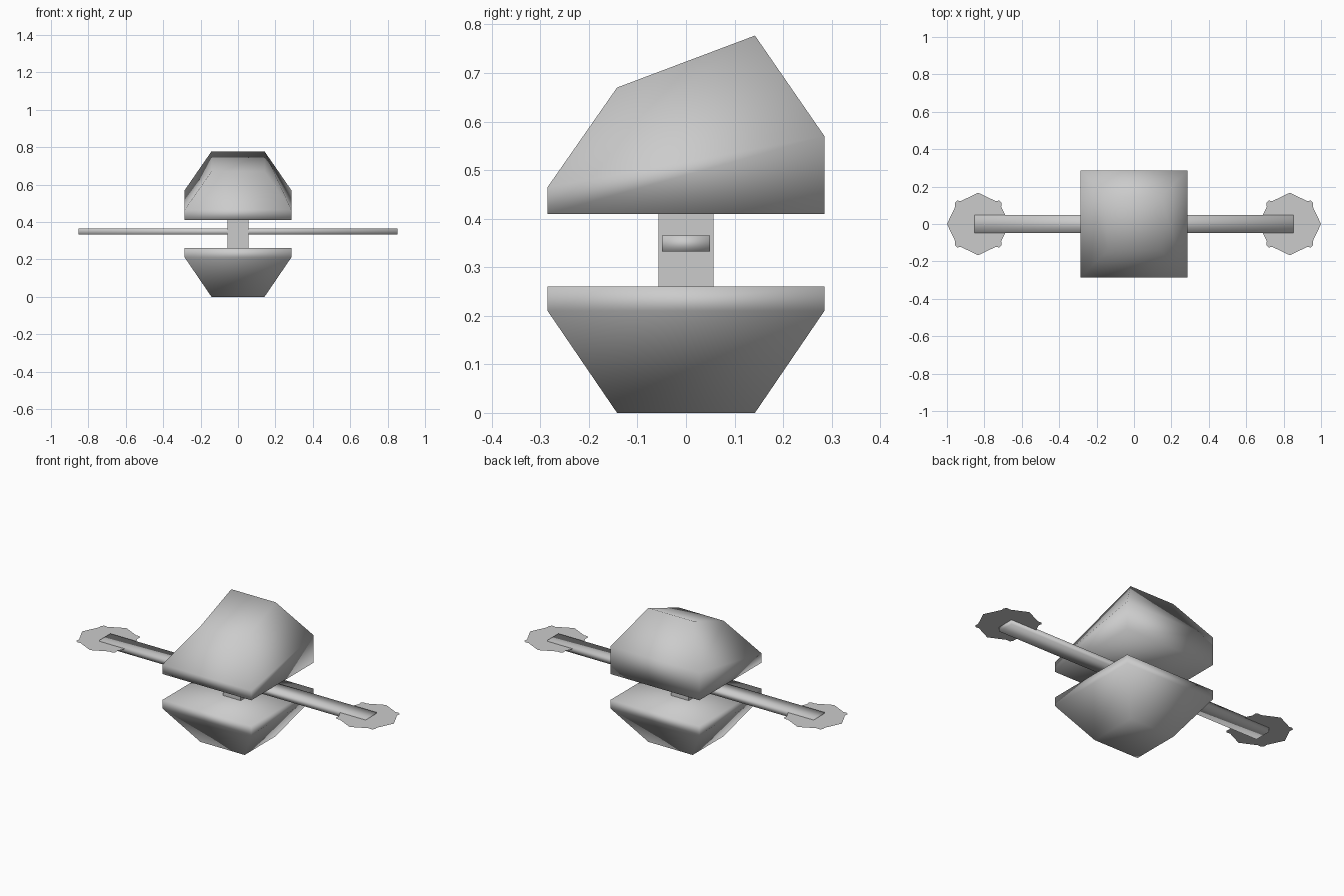
import bpy
import bmesh

if "Cube" in bpy.data.objects:
    bpy.data.objects.remove(bpy.data.objects["Cube"])


def build(name, verts, faces, smooth=False):
    mesh = bpy.data.meshes.new(name)
    mesh.from_pydata(verts, [], faces)
    bm = bmesh.new()
    bm.from_mesh(mesh)
    if len(faces) > 1:
        bmesh.ops.recalc_face_normals(bm, faces=bm.faces[:])
    bm.to_mesh(mesh)
    bm.free()
    for p in mesh.polygons:
        p.use_smooth = smooth
    ob = bpy.data.objects.new(name, mesh)
    bpy.context.collection.objects.link(ob)
    return ob


def loft(name, rings, smooth=True, caps=True):
    """Stack rectangular rings: (half x, half y, front z, back z)."""
    verts, faces = [], []
    for hx, hy, zf, zb in rings:
        verts += [(-hx, -hy, zf), (hx, -hy, zf), (hx, hy, zb), (-hx, hy, zb)]
    for r in range(len(rings) - 1):
        for i in range(4):
            a, b = r * 4 + i, r * 4 + (i + 1) % 4
            faces.append((a, b, b + 4, a + 4))
    if caps:
        n = len(verts)
        faces += [(3, 2, 1, 0), (n - 4, n - 3, n - 2, n - 1)]
    return build(name, verts, faces, smooth)


W, T = 0.285, 0.142

# Lower and upper body shells
loft("lower_body", [(T, T, 0, 0), (W, W, 0.21, 0.21), (W, W, 0.26, 0.26)])
loft("upper_body", [(W, W, 0.41, 0.41), (W, W, 0.465, 0.57), (T, T, 0.67, 0.777)])

# Central post joining the shells
loft("neck_post", [(0.057, 0.057, 0.26, 0.26), (0.057, 0.057, 0.41, 0.41)], False, False)

# Cross arm through the post
loft("cross_arm", [(0.853, 0.049, 0.332, 0.332), (0.853, 0.049, 0.365, 0.365)])

# Thin notched rotor discs at the arm ends
quarter = [(0.167, 0), (0.123, 0.092), (0.125, 0.113), (0.113, 0.125), (0.092, 0.123)]
outline = []
for _ in range(4):
    outline += quarter
    quarter = [(-y, x) for x, y in quarter]
for side, s in (("left", -1), ("right", 1)):
    pts = [(s * 0.833 + x, y, 0.357) for x, y in outline]
    build(side + "_rotor_disc", pts, [tuple(range(len(pts)))])
